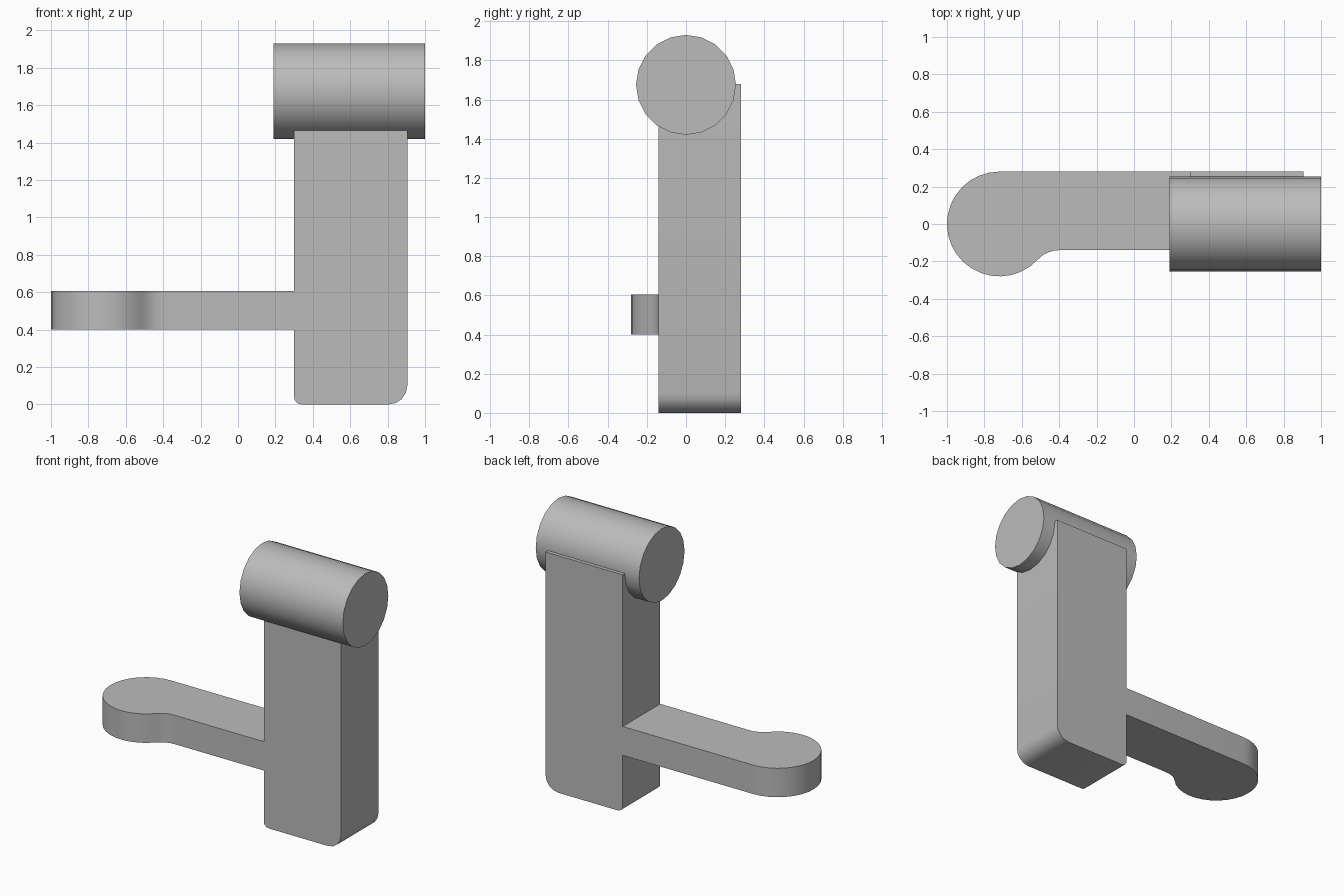
import bpy, bmesh
from math import sin, cos, radians, pi
from mathutils import Matrix, Vector

old = bpy.data.objects.get("Cube")
if old:
    bpy.data.objects.remove(old, do_unlink=True)

grey = bpy.data.materials.new("plain grey")
grey.use_nodes = True
colour = (0.5, 0.5, 0.5, 1)
grey.diffuse_color = colour
grey.node_tree.nodes["Principled BSDF"].inputs["Base Color"].default_value = colour


def arc(cx, cy, r, start, end, steps):
    """Points along an arc, angles in degrees."""
    angles = [radians(start + (end - start) * i / steps) for i in range(steps + 1)]
    return [(cx + r * cos(a), cy + r * sin(a)) for a in angles]


def extrude(name, outline, to_3d, depth):
    """Solid made by pushing a closed outline along a depth vector."""
    bm = bmesh.new()
    face = bm.faces.new([bm.verts.new(to_3d(u, v)) for u, v in outline])
    moved = bmesh.ops.extrude_face_region(bm, geom=[face], use_keep_orig=True)
    verts = [g for g in moved["geom"] if isinstance(g, bmesh.types.BMVert)]
    bmesh.ops.translate(bm, verts=verts, vec=Vector(depth))
    bmesh.ops.recalc_face_normals(bm, faces=bm.faces)
    mesh = bpy.data.meshes.new(name)
    bm.to_mesh(mesh)
    bm.free()
    mesh.materials.append(grey)
    obj = bpy.data.objects.new(name, mesh)
    bpy.context.collection.objects.link(obj)
    bpy.ops.object.select_all(action='DESELECT')
    obj.select_set(True)
    bpy.context.view_layer.objects.active = obj
    bpy.ops.object.shade_smooth_by_angle(angle=radians(35))
    return obj


left, right, front, back = 0.30, 0.905, -0.14, 0.28

# Upright post with two rounded bottom corners
small, large = 0.04, 0.10
post = [(right, 1.68), (left, 1.68)]
post += arc(left + small, small, small, 180, 270, 4)
post += arc(right - large, large, large, 270, 360, 4)
extrude("post", post, lambda x, z: (x, front, z), (0, back - front, 0))

# Side arm ending in a round pad, blended into the front edge by a fillet
pad_x, pad_r, fillet_r = -0.72, 0.28, 0.156
arm = [(left, front), (left, back)]
arm += arc(pad_x, 0, pad_r, 90, 317, 20)
arm += arc(-0.40, front - fillet_r, fillet_r, 137, 90, 4)[1:]
extrude("arm", arm, lambda x, y: (x, y, 0.40), (0, 0, 0.205))

# Horizontal barrel across the top of the post
barrel = arc(0, 1.675, 0.255, 0, 342, 19)
extrude("barrel", barrel, lambda y, z: (0.19, y, z), (0.81, 0, 0))
